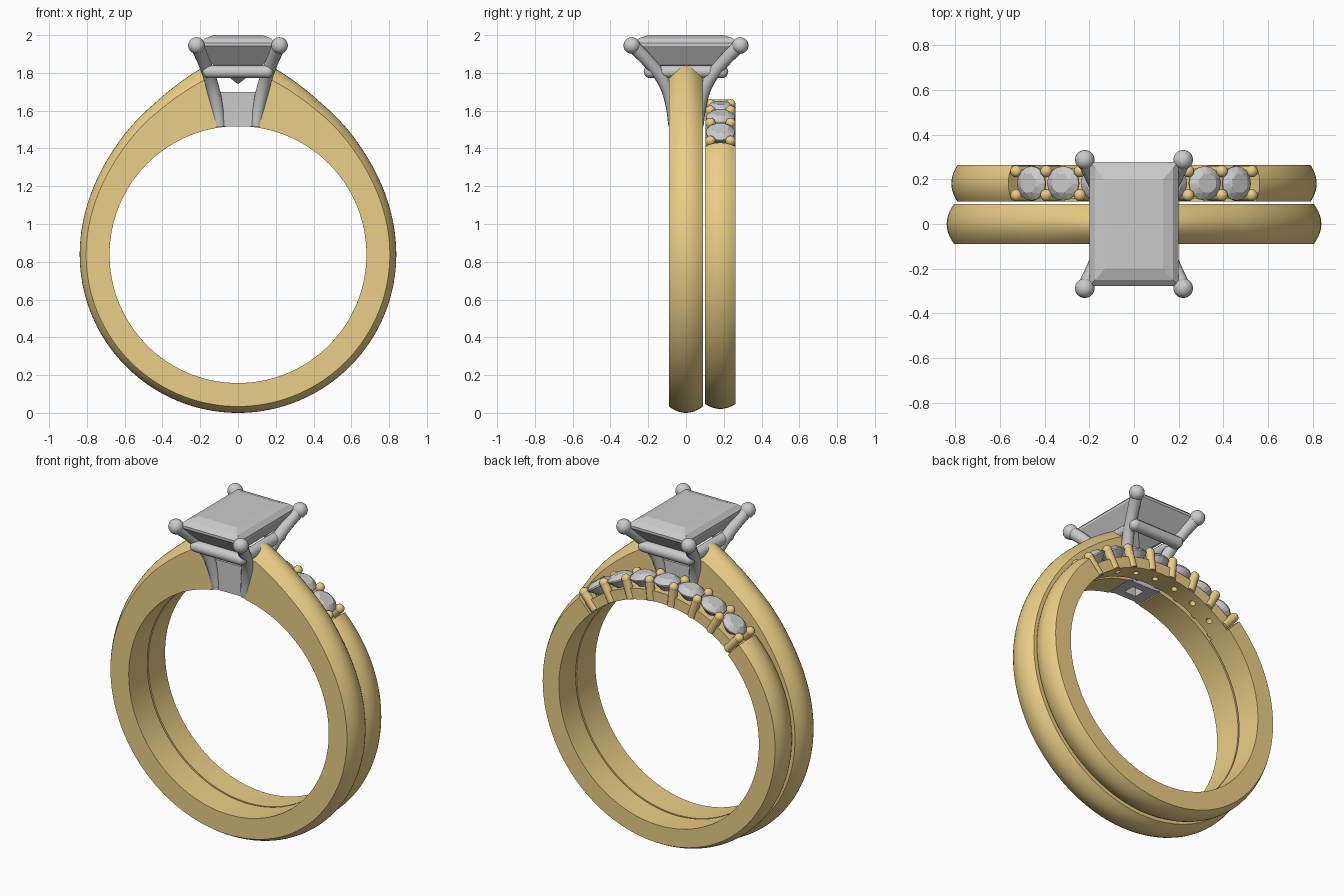
import bpy, bmesh, math
from mathutils import Vector, Matrix

if "Cube" in bpy.data.objects:
    bpy.data.objects.remove(bpy.data.objects["Cube"])

CZ = 0.838          # height of the finger-hole centre
RIN = 0.68          # finger-hole radius
gold = bpy.data.materials.new("gold")
gold.diffuse_color = (0.83, 0.62, 0.24, 1)
gold.use_nodes = True
gold.node_tree.nodes["Principled BSDF"].inputs["Base Color"].default_value = gold.diffuse_color


def finish(bm, name, mat=None, smooth=True):
    bmesh.ops.recalc_face_normals(bm, faces=bm.faces)
    me = bpy.data.meshes.new(name)
    bm.to_mesh(me)
    bm.free()
    ob = bpy.data.objects.new(name, me)
    bpy.context.collection.objects.link(ob)
    if mat:
        me.materials.append(mat)
    if smooth:
        bpy.ops.object.select_all(action='DESELECT')
        ob.select_set(True)
        bpy.context.view_layer.objects.active = ob
        bpy.ops.object.shade_smooth_by_angle(angle=math.radians(35))
    return ob


def polar(r, deg, y):
    a = math.radians(deg)
    return Vector((r * math.sin(a), y, CZ + r * math.cos(a)))


def arc_band(name, a0, a1, y0, y1, radii, steps):
    """Sweep a domed section from angle a0 to a1 (0 = top)."""
    bm = bmesh.new()
    rows = []
    for i in range(steps + 1):
        a = a0 + (a1 - a0) * i / steps
        edge, crest = radii(a)
        sec = [(RIN, y0), (RIN, y1)]
        for k in range(11):
            u = 1 - k / 5
            sec.append((edge + (crest - edge) * (1 - u * u),
                        (y0 + y1) / 2 + u * (y1 - y0) / 2))
        rows.append([bm.verts.new(polar(r, a, y)) for r, y in sec])
    n = len(rows[0])
    for p, q in zip(rows, rows[1:]):
        for k in range(n):
            bm.faces.new((p[k], p[(k + 1) % n], q[(k + 1) % n], q[k]))
    bm.faces.new(rows[0])
    bm.faces.new(rows[-1])
    return finish(bm, name, gold)


def interp(x, pts):
    """Smooth (Catmull-Rom style) lookup in a short table."""
    if x >= pts[-1][0]:
        return pts[-1][1]
    sl = [(pts[min(i + 1, len(pts) - 1)][1] - pts[max(i - 1, 0)][1]) /
          (pts[min(i + 1, len(pts) - 1)][0] - pts[max(i - 1, 0)][0]) for i in range(len(pts))]
    sl[-1] = 0
    for i in range(len(pts) - 1):
        (xa, ya), (xb, yb) = pts[i], pts[i + 1]
        if x <= xb:
            h, t = xb - xa, (x - xa) / (xb - xa)
            return ((2*t**3 - 3*t*t + 1) * ya + (t**3 - 2*t*t + t) * h * sl[i] +
                    (3*t*t - 2*t**3) * yb + (t**3 - t*t) * h * sl[i + 1])


def tube(name, pts, radii, mat=None):
    """Round bar through points, with ball ends."""
    cu = bpy.data.curves.new(name, 'CURVE')
    cu.dimensions = '3D'
    cu.bevel_depth = 1
    cu.bevel_resolution = 4
    cu.use_fill_caps = True
    sp = cu.splines.new('BEZIER')
    sp.bezier_points.add(len(pts) - 1)
    sp.resolution_u = 6
    for b, p, r in zip(sp.bezier_points, pts, radii):
        b.co, b.radius = p, r
        b.handle_left_type = b.handle_right_type = 'AUTO'
    ob = bpy.data.objects.new(name, cu)
    bpy.context.collection.objects.link(ob)
    bpy.ops.object.select_all(action='DESELECT')
    ob.select_set(True)
    bpy.context.view_layer.objects.active = ob
    bpy.ops.object.convert(target='MESH')
    bpy.ops.object.shade_smooth_by_angle(angle=math.radians(40))
    if mat:
        ob.data.materials.clear()
        ob.data.materials.append(mat)


def ball(name, co, r, mat=None):
    bm = bmesh.new()
    bmesh.ops.create_uvsphere(bm, u_segments=20, v_segments=12, radius=r,
                              matrix=Matrix.Translation(co))
    finish(bm, name, mat)


def gem(name, pts, matrix=Matrix()):
    bm = bmesh.new()
    for p in pts:
        bm.verts.new(matrix @ Vector(p))
    bmesh.ops.convex_hull(bm, input=bm.verts)
    finish(bm, name, smooth=False)


# main shank: round below, rising to the head at the shoulders
CREST = [(10, 1.012), (20, 0.955), (31, 0.908), (56, 0.853), (90, 0.838)]
EDGE = [(10, 0.945), (20, 0.9), (31, 0.863), (56, 0.814), (90, 0.804)]


def shank_radii(a):
    t = min(a, 360 - a)
    return interp(t, EDGE), interp(t, CREST)


arc_band("main_shank", 9.5, 350.5, -0.09, 0.09, shank_radii, 150)

# companion band: plain lower part and thin stone seat on top
arc_band("second_band", 43.5, 316.5, 0.1, 0.263, lambda a: (0.79, 0.817), 110)
seat = arc_band("stone_seat", -44, 44, 0.115, 0.248, lambda a: (0.745, 0.745), 48)
STEP, GY = 11.75, 0.182

bm = bmesh.new()
for i in range(-3, 4):
    m = Matrix.Translation(polar(0.71, i * STEP, GY)) @ Matrix.Rotation(math.radians(i * STEP), 4, 'Y')
    bmesh.ops.create_cone(bm, cap_ends=True, segments=16, radius1=0.018, radius2=0.018, depth=0.2, matrix=m)
cutter = finish(bm, "seat_hole_cutter", smooth=False)
cutter.hide_render = True
cutter.hide_viewport = True
mod = seat.modifiers.new("holes", 'BOOLEAN')
mod.operation, mod.object, mod.solver = 'DIFFERENCE', cutter, 'EXACT'

# seven small round stones
brilliant = [(0, 0, -0.085)]
for k in range(16):
    c, s = math.cos(k * math.pi / 8), math.sin(k * math.pi / 8)
    brilliant += [(0.077 * c, 0.077 * s, -0.004), (0.077 * c, 0.077 * s, 0.004)]
    if k % 2:
        brilliant.append((0.045 * c, 0.045 * s, 0.029))
    else:
        brilliant.append((0.063 * c, 0.063 * s, 0.0165))
for i in range(-3, 4):
    m = Matrix.Translation(polar(0.793, i * STEP, GY)) @ Matrix.Rotation(math.radians(i * STEP), 4, 'Y')
    gem(f"small_stone_{i + 4}", brilliant, m)

# shared bead posts between the small stones
for i in range(8):
    a = (i - 3.5) * STEP
    for y in (0.129, 0.236):
        tube(f"bead_post_{i}", [polar(0.684, a, y), polar(0.8, a, y)], (0.026, 0.026), gold)
        ball(f"bead_{i}", polar(0.8, a, y), 0.027, gold)

# rectangular centre stone
levels = [(0.13, 0.2, 2.0), (0.175, 0.25, 1.983), (0.2, 0.278, 1.957), (0.2, 0.278, 1.942),
          (0.135, 0.19, 1.845), (0.0, 0.05, 1.74)]
gem("centre_stone", [(sx * x, sy * y, z) for x, y, z in levels for sx in (-1, 1) for sy in (-1, 1)])

# four claws with ball tips
for sx in (-1, 1):
    for sy in (-1, 1):
        path = [(0.218, 0.285, 1.945), (0.178, 0.195, 1.855), (0.142, 0.115, 1.75),
                (0.115, 0.077, 1.64), (0.097, 0.06, 1.52)]
        tube("claw", [(sx * x, sy * y, z) for x, y, z in path], (0.036, 0.034, 0.034, 0.034, 0.033))
        ball("claw_tip", (sx * 0.22, sy * 0.287, 1.945), 0.044)

# gallery rail under the stone
for s in (-1, 1):
    tube("gallery_rail", [(-0.155, s * 0.19, 1.806), (0.155, s * 0.19, 1.806)], (0.034, 0.034))
    tube("side_rail", [(s * 0.15, -0.19, 1.806), (s * 0.15, 0.19, 1.806)], (0.034, 0.034))
    for t in (-1, 1):
        ball("rail_end", (s * 0.153, t * 0.19, 1.806), 0.034)

# hollow base of the head between the shank ends
bm = bmesh.new()
loops = []
for x, y, z in ((0.115, 0.083, 1.517), (0.125, 0.083, 1.7), (0.04, 0.035, 1.7), (0.04, 0.035, 1.517)):
    loops.append([bm.verts.new((x * sx, y * sy, z)) for sx, sy in ((-1, -1), (1, -1), (1, 1), (-1, 1))])
for i in range(4):
    p, q = loops[i], loops[(i + 1) % 4]
    for k in range(4):
        bm.faces.new((p[k], p[(k + 1) % 4], q[(k + 1) % 4], q[k]))
finish(bm, "head_base", smooth=False)
